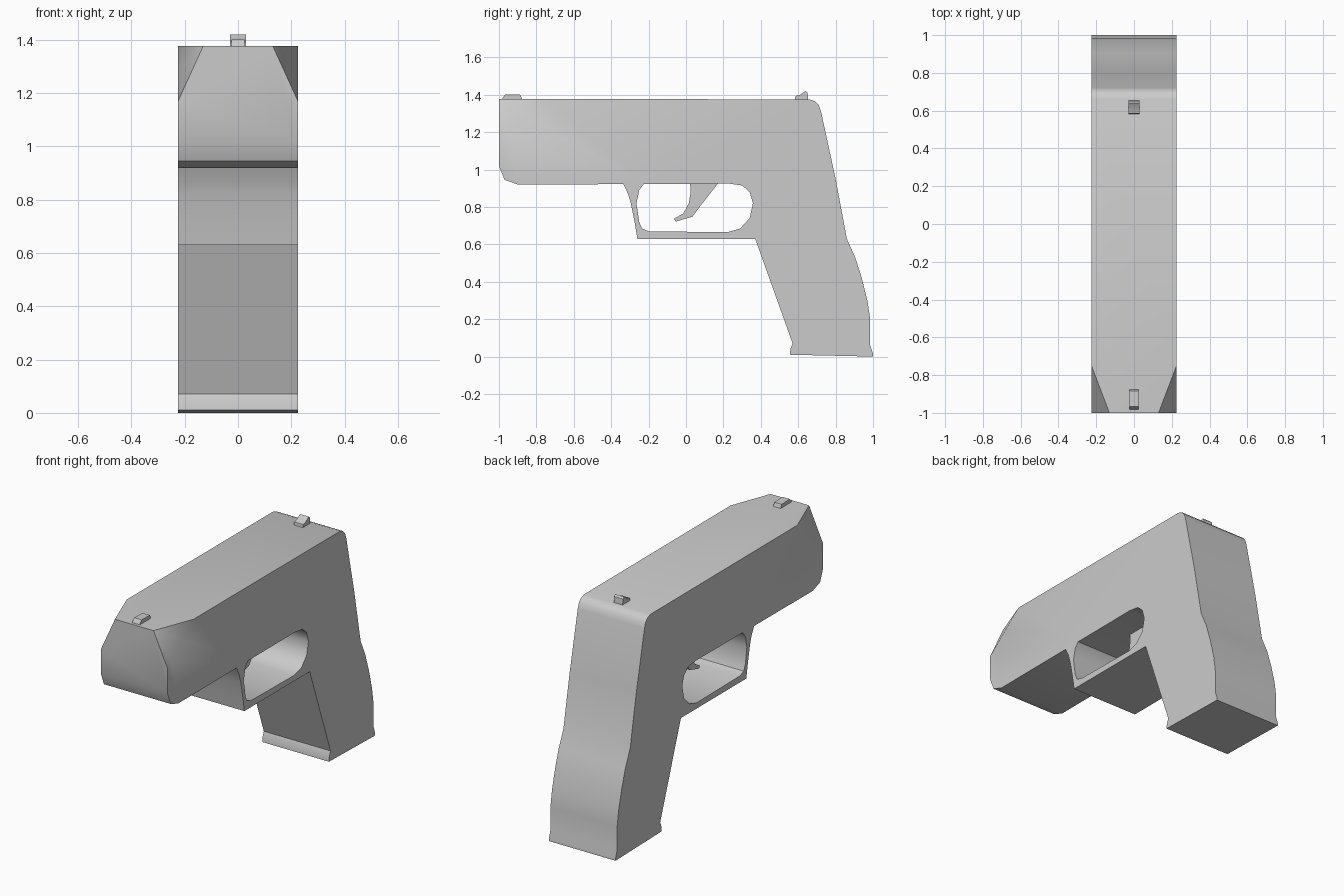
import bpy, bmesh
from mathutils import Vector

if "Cube" in bpy.data.objects:
    bpy.data.objects.remove(bpy.data.objects["Cube"])


def extrude_profile(name, loops, half_width, corner_cuts=()):
    """Extrude (y, z) loops across x; later loops are holes. Cuts are (point, normal) planes."""
    bm = bmesh.new()
    edges = []
    for loop in loops:
        vs = [bm.verts.new((-half_width, y, z)) for y, z in loop]
        edges += [bm.edges.new((a, b)) for a, b in zip(vs, vs[1:] + vs[:1])]
    bmesh.ops.triangle_fill(bm, edges=edges, use_beauty=True, normal=(-1, 0, 0))
    geom = bmesh.ops.extrude_face_region(bm, geom=bm.faces[:], use_keep_orig=True)["geom"]
    bmesh.ops.translate(bm, vec=(2 * half_width, 0, 0),
                        verts=[g for g in geom if isinstance(g, bmesh.types.BMVert)])
    for point, normal in corner_cuts:
        cut = bmesh.ops.bisect_plane(bm, geom=bm.verts[:] + bm.edges[:] + bm.faces[:],
                                     plane_co=point, plane_no=normal, clear_outer=True)
        rim = [g for g in cut["geom_cut"] if isinstance(g, bmesh.types.BMEdge)]
        bmesh.ops.triangle_fill(bm, edges=rim, use_beauty=True)
    bmesh.ops.recalc_face_normals(bm, faces=bm.faces[:])
    mesh = bpy.data.meshes.new(name)
    bm.to_mesh(mesh)
    bm.free()
    obj = bpy.data.objects.new(name, mesh)
    bpy.context.collection.objects.link(obj)
    bpy.ops.object.select_all(action='DESELECT')
    obj.select_set(True)
    bpy.context.view_layer.objects.active = obj
    bpy.ops.object.shade_smooth_by_angle(angle=0.6)
    return obj


# Side silhouette: slide, back strap, grip, guard
outline = [
    (-1.0, 1.378), (0.66, 1.375), (0.69, 1.365), (0.71, 1.345), (0.722, 1.31),
    (0.80, 0.95), (0.86, 0.63), (0.905, 0.53), (0.94, 0.42), (0.97, 0.30),
    (0.985, 0.20), (0.985, 0.06), (1.0, 0.015), (1.0, 0.0),
    (0.555, 0.01), (0.558, 0.04), (0.57, 0.07), (0.37, 0.63),
    (-0.26, 0.63), (-0.275, 0.72), (-0.295, 0.82), (-0.31, 0.87), (-0.335, 0.922),
    (-0.90, 0.92), (-0.97, 0.945), (-1.0, 1.02),
]
# Opening inside the guard
opening = [
    (-0.225, 0.923), (-0.25, 0.89), (-0.265, 0.82), (-0.25, 0.72), (-0.235, 0.685),
    (-0.20, 0.67), (0.22, 0.665), (0.29, 0.685), (0.34, 0.74), (0.358, 0.82),
    (0.34, 0.88), (0.30, 0.915), (0.23, 0.925),
]

# Sloped cuts on the two upper front corners
cuts = []
for s in (1, -1):
    a, b, c = (Vector(p) for p in ((s * 0.13, -1, 1.378), (s * 0.225, -0.75, 1.378),
                                   (s * 0.225, -1, 1.17)))
    n = (b - a).cross(c - a).normalized()
    cuts.append((a, n if n.x * s > 0 else -n))

extrude_profile("body_and_grip", [outline, opening], 0.225, cuts)

# Trigger hanging inside the opening
extrude_profile("trigger", [[
    (0.02, 0.95), (0.025, 0.88), (0.015, 0.82), (-0.015, 0.765), (-0.065, 0.737),
    (-0.055, 0.722), (0.035, 0.748), (0.08, 0.81), (0.12, 0.86), (0.19, 0.95)]], 0.05)

# Sights on top
extrude_profile("rear_sight", [[
    (0.58, 1.36), (0.585, 1.393), (0.61, 1.40), (0.64, 1.42), (0.65, 1.41), (0.655, 1.36)]], 0.03)
extrude_profile("front_sight", [[
    (-0.985, 1.36), (-0.98, 1.385), (-0.965, 1.402), (-0.885, 1.40), (-0.87, 1.36)]], 0.025)
